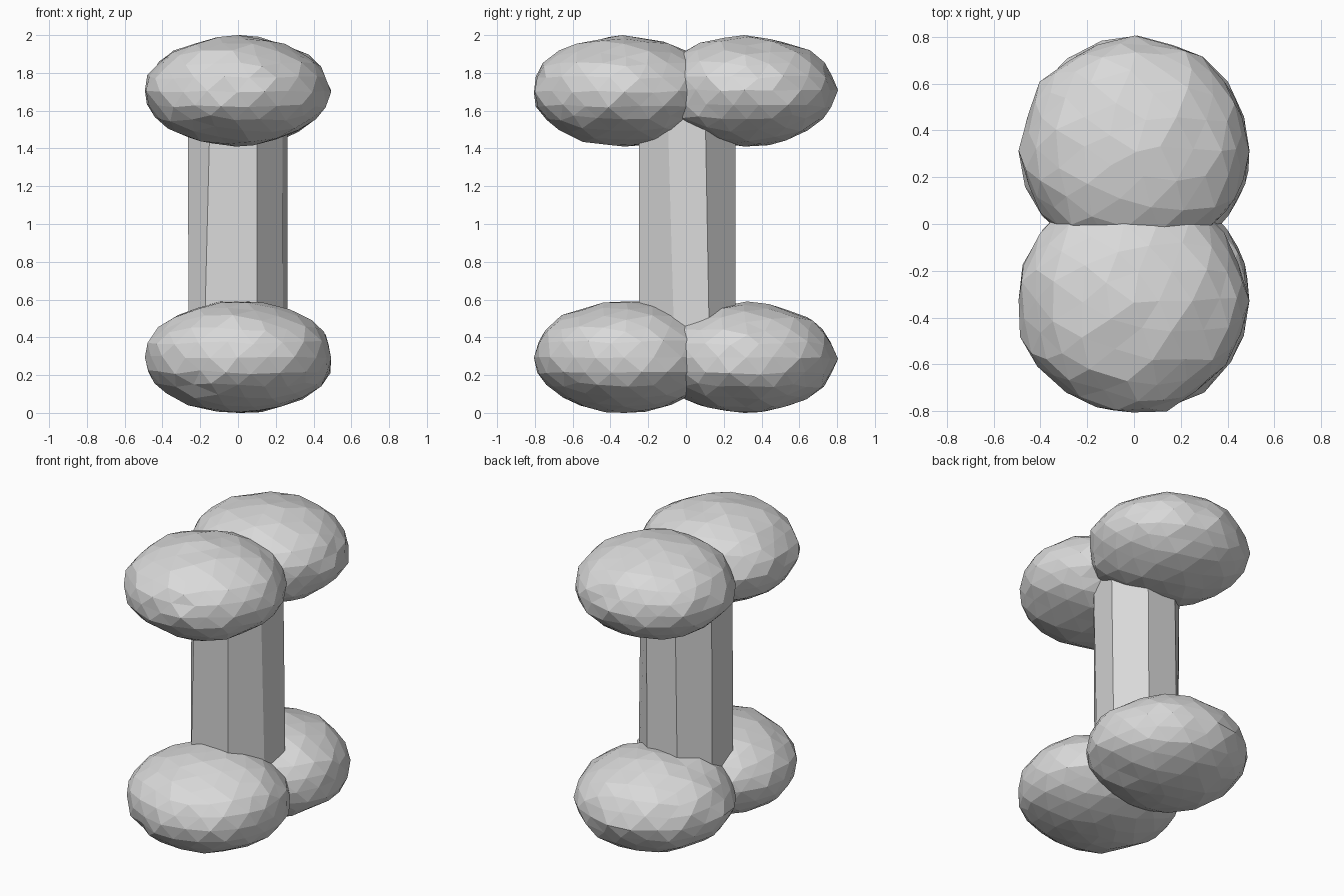
import bpy
import bmesh
import random
from mathutils import Vector

random.seed(7)

cube = bpy.data.objects.get("Cube")
if cube:
    bpy.data.objects.remove(cube, do_unlink=True)

# One pale grey for the whole bone
grey = bpy.data.materials.new("pale_grey")
grey.use_nodes = True
colour = (0.7, 0.7, 0.7, 1.0)
grey.diffuse_color = colour
grey.node_tree.nodes["Principled BSDF"].inputs["Base Color"].default_value = colour


def add_object(name, bm):
    bmesh.ops.recalc_face_normals(bm, faces=bm.faces)
    mesh = bpy.data.meshes.new(name)
    bm.to_mesh(mesh)
    bm.free()
    mesh.materials.append(grey)
    obj = bpy.data.objects.new(name, mesh)
    bpy.context.collection.objects.link(obj)
    return obj


def add_lobe(name, centre, radii):
    """Faceted, slightly uneven ellipsoid fitted to exact half sizes."""
    bm = bmesh.new()
    bmesh.ops.create_icosphere(bm, subdivisions=3, radius=1)
    for v in bm.verts:
        v.co += Vector([random.uniform(-0.025, 0.025) for _ in range(3)])
    for axis in range(3):
        values = [v.co[axis] for v in bm.verts]
        low, high = min(values), max(values)
        for v in bm.verts:
            unit = 2 * (v.co[axis] - low) / (high - low) - 1
            v.co[axis] = centre[axis] + radii[axis] * unit
    add_object(name, bm)


# Knobbly ends: a front and a back lobe at each end of the shaft
RADII = (0.493, 0.485, 0.295)
for level, z in (("lower", RADII[2]), ("upper", 2 - RADII[2])):
    for side, y in (("front", -0.32), ("back", 0.32)):
        add_lobe(f"{level}_{side}_lobe", (0, y, z), RADII)

# Shaft: uneven eight-sided prism with a slight taper along some edges
outline_top = [(-0.145, -0.245), (0.10, -0.25), (0.235, -0.10), (0.262, 0.10),
               (0.11, 0.262), (-0.10, 0.26), (-0.265, 0.11), (-0.265, -0.11)]
outline_bottom = [(-0.18, -0.24), (0.10, -0.25), (0.24, -0.06), (0.262, 0.125),
                  (0.10, 0.262), (-0.12, 0.26), (-0.262, 0.10), (-0.262, -0.12)]
bm = bmesh.new()
top = [bm.verts.new((x, y, 1.7)) for x, y in outline_top]
bottom = [bm.verts.new((x, y, 0.3)) for x, y in outline_bottom]
bm.faces.new(top)
bm.faces.new(bottom[::-1])
for i in range(len(top)):
    j = (i + 1) % len(top)
    bm.faces.new((bottom[i], bottom[j], top[j], top[i]))
add_object("shaft", bm)
